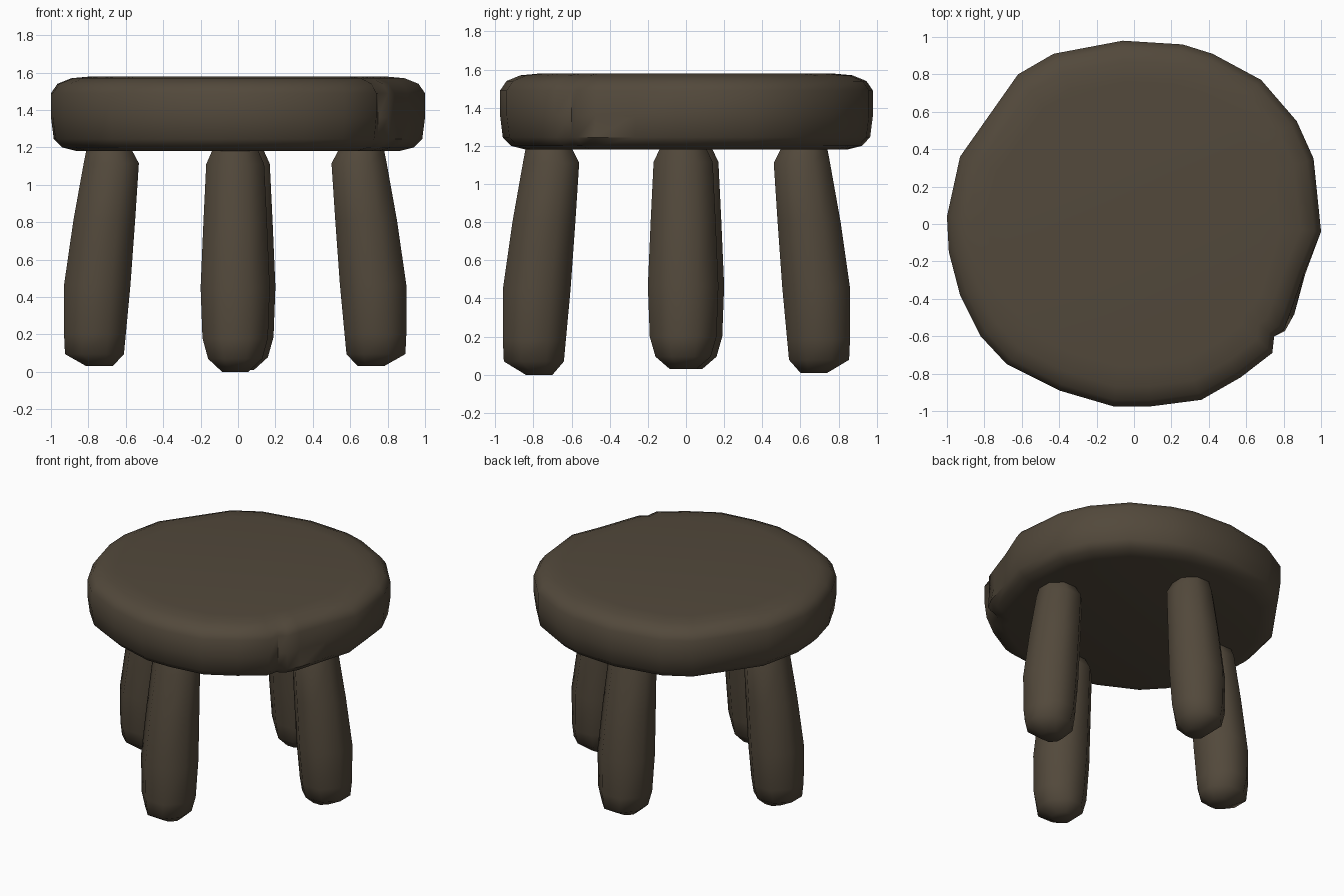
import bpy, bmesh, math
from mathutils import Vector, Matrix

if "Cube" in bpy.data.objects:
    bpy.data.objects.remove(bpy.data.objects["Cube"])

wood = bpy.data.materials.new("dark brown wood")
wood.diffuse_color = (0.085, 0.066, 0.044, 1)
wood.use_nodes = True
wood.node_tree.nodes["Principled BSDF"].inputs["Base Color"].default_value = wood.diffuse_color


def loft(name, rings, angle):
    """Skin a stack of equal-length rings and cap both ends."""
    bm = bmesh.new()
    loops = [[bm.verts.new(p) for p in ring] for ring in rings]
    n = len(loops[0])
    for a, b in zip(loops, loops[1:]):
        for i in range(n):
            j = (i + 1) % n
            bm.faces.new((a[i], a[j], b[j], b[i]))
    bm.faces.new(loops[0][::-1])
    bm.faces.new(loops[-1])
    bmesh.ops.recalc_face_normals(bm, faces=bm.faces)
    mesh = bpy.data.meshes.new(name)
    bm.to_mesh(mesh)
    bm.free()
    mesh.materials.append(wood)
    obj = bpy.data.objects.new(name, mesh)
    bpy.context.collection.objects.link(obj)
    bpy.ops.object.select_all(action='DESELECT')
    obj.select_set(True)
    bpy.context.view_layer.objects.active = obj
    bpy.ops.object.shade_smooth_by_angle(angle=math.radians(angle))
    return obj


# Seat: rough-hewn outline, chipped at the front right
outline = [(1.0, -.04), (.96, .35), (.87, .55), (.68, .77), (.42, .91), (.26, .96),
           (-.06, .98), (-.43, .91), (-.62, .80), (-.93, .36), (-1.0, .04), (-.99, -.15),
           (-.93, -.38), (-.82, -.60), (-.68, -.75), (-.40, -.89), (-.11, -.975),
           (.09, -.975), (.36, -.94), (.57, -.82), (.74, -.69), (.76, -.61),
           (.82, -.58), (.87, -.49), (.93, -.27)]
profile = [(1.18, .86), (1.20, .94), (1.245, .985), (1.36, 1.0), (1.49, 1.0),
           (1.54, .965), (1.57, .89), (1.58, .78)]
rings = []
for z, s in profile:
    ring = []
    for x, y in outline:
        chip = max(0, 1 - (Vector((x, y)) - Vector((.86, -.42))).length / .3)
        k = s - .05 * chip * (1.3 < z < 1.575)
        ring.append((x * k, y * k, z))
    rings.append(ring)
loft("seat", rings, 50)

# Legs: height, inner radius, outer radius, half width
sections = [(0, .67, .81, .07), (.07, .61, .925, .145), (.18, .60, .93, .175),
            (.45, .575, .93, .185), (.80, .55, .88, .17), (1.11, .53, .825, .155),
            (1.19, .57, .81, .12)]


def leg(name, turn, shift, lift):
    rot = Matrix.Rotation(math.radians(turn), 3, 'Z')
    rings = []
    for i, (z, r0, r1, w) in enumerate(sections):
        z += lift * (1 - i / (len(sections) - 1))
        c, h = (r0 + r1) / 2 + shift, (r1 - r0) / 2
        ring = []
        for k in range(8):
            a = math.radians(45 * k + 22.5)
            ring.append(rot @ Vector((c + h * math.cos(a) / .924,
                                      -.015 + w * math.sin(a) / .924, z)))
        rings.append(ring)
    loft(name, rings, 50)


leg("right_leg", 0, -.03, .03)
leg("back_leg", 90, -.07, .01)
leg("left_leg", 180, 0, .03)
leg("front_leg", 270, .03, 0)
